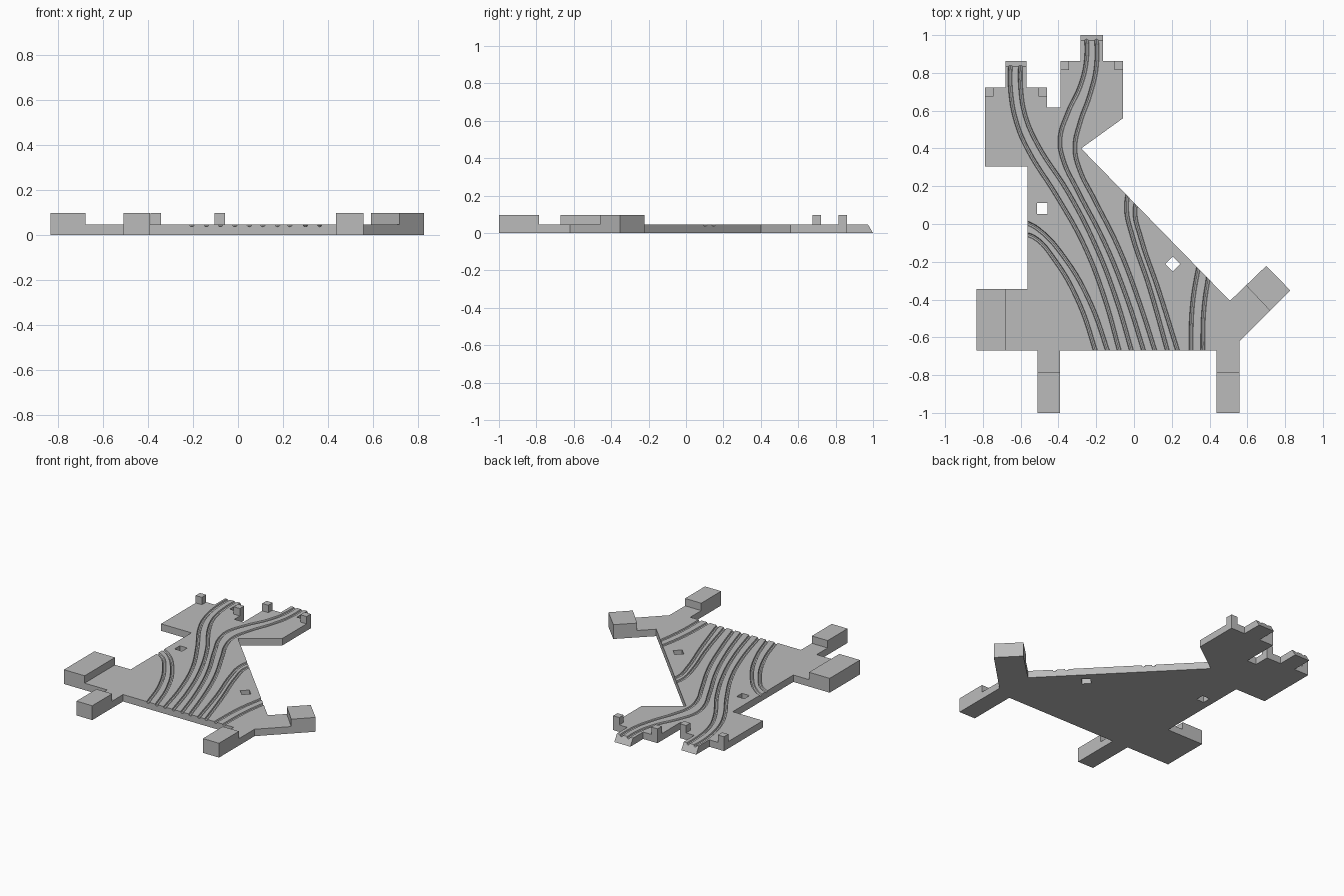
import bpy, bmesh, math
from mathutils import Vector

default = bpy.data.objects.get("Cube")
if default:
    bpy.data.objects.remove(default, do_unlink=True)

PLATE_TOP = 0.047
BLOCK_TOP = 0.097
GROOVE_RADIUS = 0.011

grey = bpy.data.materials.new("plain grey")
grey.use_nodes = True
colour = (0.5, 0.5, 0.5, 1)
grey.diffuse_color = colour
grey.node_tree.nodes["Principled BSDF"].inputs["Base Color"].default_value = colour


def prism(name, points, bottom, top):
    """Extrude a flat outline upward into a solid."""
    bm = bmesh.new()
    face = bm.faces.new([bm.verts.new((x, y, bottom)) for x, y in points])
    result = bmesh.ops.extrude_face_region(bm, geom=[face])
    for item in result["geom"]:
        if isinstance(item, bmesh.types.BMVert):
            item.co.z = top
    bmesh.ops.recalc_face_normals(bm, faces=bm.faces)
    mesh = bpy.data.meshes.new(name)
    bm.to_mesh(mesh)
    bm.free()
    mesh.materials.append(grey)
    obj = bpy.data.objects.new(name, mesh)
    bpy.context.collection.objects.link(obj)
    return obj


def rectangle(left, right, front, back):
    return [(left, front), (right, front), (right, back), (left, back)]


def activate(obj):
    bpy.ops.object.select_all(action='DESELECT')
    obj.select_set(True)
    bpy.context.view_layer.objects.active = obj


def groove_tube(path):
    """Round tube swept along a smooth path, used as a cutter."""
    curve = bpy.data.curves.new("groove_cutter", 'CURVE')
    curve.dimensions = '3D'
    curve.bevel_depth = GROOVE_RADIUS
    curve.bevel_resolution = 2
    curve.resolution_u = 6
    curve.use_fill_caps = True
    spline = curve.splines.new('BEZIER')
    spline.bezier_points.add(len(path) - 1)
    for knot, (x, y) in zip(spline.bezier_points, path):
        knot.co = (x, y, PLATE_TOP)
        knot.handle_left_type = knot.handle_right_type = 'AUTO'
    obj = bpy.data.objects.new("groove_cutter", curve)
    bpy.context.collection.objects.link(obj)
    activate(obj)
    bpy.ops.object.convert(target='MESH')
    obj = bpy.context.view_layer.objects.active
    bm = bmesh.new()
    bm.from_mesh(obj.data)
    bmesh.ops.remove_doubles(bm, verts=bm.verts, dist=0.0001)
    bmesh.ops.recalc_face_normals(bm, faces=bm.faces)
    bm.to_mesh(obj.data)
    bm.free()
    obj.data.materials.clear()
    obj.data.materials.append(grey)
    return obj


def cut(target, cutter):
    cutter.hide_render = True
    activate(target)
    mod = target.modifiers.new("cut", 'BOOLEAN')
    mod.operation = 'DIFFERENCE'
    mod.solver = 'EXACT'
    mod.object = cutter
    bpy.ops.object.modifier_apply(modifier=mod.name)
    bpy.data.objects.remove(cutter, do_unlink=True)


# Base plate with its legs and rear tabs
outline = [
    (-.835, -.67), (-.51, -.67), (-.51, -1), (-.392, -1), (-.392, -.67),
    (.437, -.67), (.437, -1), (.558, -1), (.558, -.62), (.828, -.352),
    (.7, -.222), (.508, -.407), (-.28, .4), (-.058, .56), (-.058, .862),
    (-.163, .862), (-.163, 1), (-.283, 1), (-.283, .862), (-.39, .862),
    (-.39, .617), (-.46, .617), (-.46, .722), (-.568, .722), (-.568, .862),
    (-.68, .862), (-.68, .722), (-.79, .722), (-.79, .305), (-.563, .305),
    (-.563, -.345), (-.835, -.345),
]
plate = prism("base_plate", outline, 0, PLATE_TOP)

# Slope the ends of the two rear tabs
for v in plate.data.vertices:
    rear_tab = v.co.y > .9 or (v.co.y > .8 and v.co.x < -.5)
    if rear_tab and v.co.z > 0.01 and (v.co.y > .99 or v.co.x < -.5):
        v.co.y -= 0.028

# Grooves, grouped in pairs from left to right along the front edge
groove_paths = [
    [(-.6, -.05), (-.53, -.07), (-.42, -.19), (-.29, -.42), (-.195, -.7)],
    [(-.6, .02), (-.51, -.025), (-.36, -.19), (-.23, -.42), (-.13, -.7)],
    [(-.653, .9), (-.653, .7), (-.62, .53), (-.56, .39), (-.41, .15),
     (-.27, -.1), (-.16, -.38), (-.07, -.7)],
    [(-.6, .9), (-.6, .72), (-.575, .57), (-.51, .42), (-.35, .17),
     (-.21, -.1), (-.1, -.38), (-.005, -.7)],
    [(-.253, 1.04), (-.253, .86), (-.285, .73), (-.35, .59), (-.392, .45),
     (-.375, .34), (-.3, .18), (-.155, -.1), (-.035, -.4), (.06, -.7)],
    [(-.2, 1.04), (-.2, .83), (-.235, .68), (-.285, .54), (-.313, .4),
     (-.285, .28), (-.215, .14), (-.08, -.13), (.03, -.42), (.12, -.7)],
    [(-.025, .2), (-.04, .08), (-.01, -.06), (.08, -.33), (.185, -.7)],
    [(.03, .17), (.005, .07), (.035, -.07), (.13, -.35), (.24, -.7)],
    [(.35, -.18), (.31, -.42), (.3, -.7)],
    [(.4, -.24), (.37, -.45), (.363, -.7)],
]
for path in groove_paths:
    cut(plate, groove_tube(path))

# Two through holes: one square, one turned as a diamond
half = 0.04
for x, y, turn in [(-.485, .082, math.pi / 4), (.205, -.212, 0)]:
    corners = [(x + half * math.cos(turn + i * math.pi / 2),
                y + half * math.sin(turn + i * math.pi / 2)) for i in range(4)]
    cut(plate, prism("hole_cutter", corners, -0.1, 0.2))

activate(plate)
bpy.ops.object.shade_smooth_by_angle(angle=math.radians(40))

# Raised blocks on the leg ends
prism("right_side_block", rectangle(-.835, -.68, -.67, -.345), PLATE_TOP, BLOCK_TOP)
prism("front_right_block", rectangle(-.51, -.392, -1, -.787), PLATE_TOP, BLOCK_TOP)
prism("front_left_block", rectangle(.437, .558, -1, -.787), PLATE_TOP, BLOCK_TOP)
prism("diagonal_block", [(.593, -.325), (.72, -.459), (.828, -.352), (.7, -.222)],
      PLATE_TOP, BLOCK_TOP)

# Small posts on the rear corners
post = 0.046
for i, (left, back) in enumerate([(-.79, .722), (-.46 - post, .722),
                                  (-.39, .862), (-.058 - post, .862)]):
    prism(f"rear_post_{i + 1}", rectangle(left, left + post, back - post, back),
          PLATE_TOP, BLOCK_TOP)
